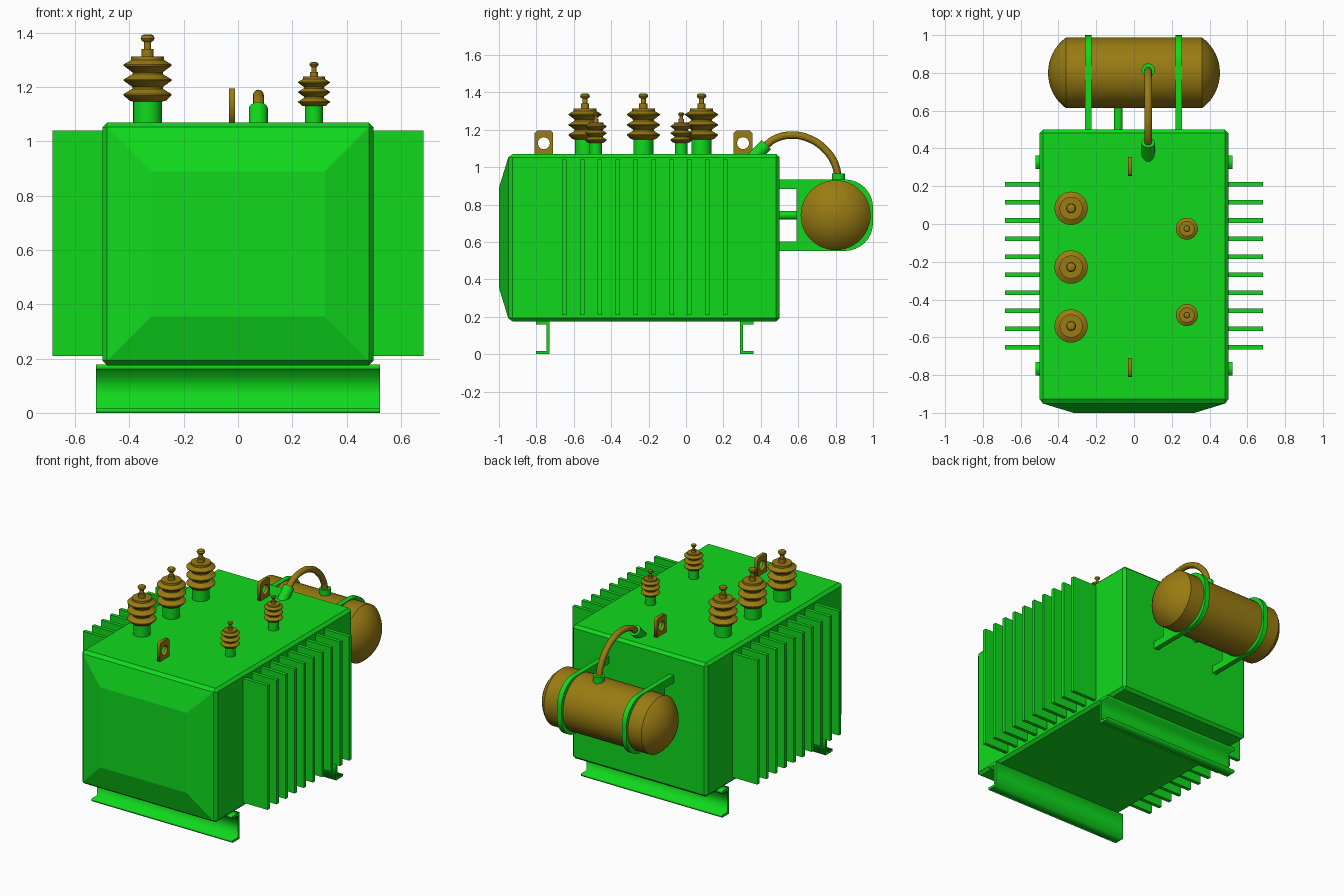
import bpy, bmesh
from math import pi, sin, cos, radians
from mathutils import Vector

if "Cube" in bpy.data.objects:
    bpy.data.objects.remove(bpy.data.objects["Cube"])


def material(name, rgb):
    m = bpy.data.materials.new(name)
    m.diffuse_color = (*rgb, 1)
    m.use_nodes = True
    m.node_tree.nodes["Principled BSDF"].inputs["Base Color"].default_value = m.diffuse_color
    return m


GREEN = material("green_paint", (0.005, 0.70, 0.012))
BROWN = material("brown_glaze", (0.32, 0.20, 0.006))


def smooth(ob, angle=30):
    bpy.ops.object.select_all(action='DESELECT')
    ob.select_set(True)
    bpy.context.view_layer.objects.active = ob
    bpy.ops.object.shade_smooth_by_angle(angle=radians(angle))


def add_object(name, data, mat):
    ob = bpy.data.objects.new(name, data)
    bpy.context.collection.objects.link(ob)
    data.materials.append(mat)
    return ob


def from_bmesh(name, bm, mat):
    bmesh.ops.recalc_face_normals(bm, faces=bm.faces)
    me = bpy.data.meshes.new(name)
    bm.to_mesh(me)
    bm.free()
    return add_object(name, me, mat)


def to_mesh(ob):
    bpy.ops.object.select_all(action='DESELECT')
    ob.select_set(True)
    bpy.context.view_layer.objects.active = ob
    bpy.ops.object.convert(target='MESH')
    return bpy.context.object


def box(name, x0, x1, y0, y1, z0, z1, mat):
    bm = bmesh.new()
    bmesh.ops.create_cube(bm, size=1)
    for v in bm.verts:
        v.co = ((x0 + x1) / 2 + v.co.x * (x1 - x0),
                (y0 + y1) / 2 + v.co.y * (y1 - y0),
                (z0 + z1) / 2 + v.co.z * (z1 - z0))
    return from_bmesh(name, bm, mat)


def lathe(name, profile, origin, mat, axis=(0, 0, 1), sides=32):
    """Revolve (radius, height) points around an axis, capping both ends."""
    bm = bmesh.new()
    rot = Vector((0, 0, 1)).rotation_difference(Vector(axis)).to_matrix()
    rings = [[bm.verts.new(rot @ Vector((r * cos(2 * pi * i / sides), r * sin(2 * pi * i / sides), h))
                           + Vector(origin)) for i in range(sides)] for r, h in profile]
    for a, b in zip(rings, rings[1:]):
        for i in range(sides):
            j = (i + 1) % sides
            bm.faces.new((a[i], a[j], b[j], b[i]))
    bm.faces.new(rings[0])
    bm.faces.new(rings[-1])
    ob = from_bmesh(name, bm, mat)
    smooth(ob)
    return ob


def plate(name, loops, x, thickness, mat):
    """Extrude closed (y, z) outlines, with holes, along x."""
    cu = bpy.data.curves.new(name, 'CURVE')
    cu.dimensions = '2D'
    cu.fill_mode = 'BOTH'
    cu.extrude = thickness / 2
    for pts in loops:
        sp = cu.splines.new('POLY')
        sp.points.add(len(pts) - 1)
        for p, (y, z) in zip(sp.points, pts):
            p.co = (y, z, 0, 1)
        sp.use_cyclic_u = True
    ob = add_object(name, cu, mat)
    ob.location.x = x
    ob.rotation_euler = (pi / 2, 0, pi / 2)
    return to_mesh(ob)


def arc(cy, cz, r, a0, a1, n):
    return [(cy + r * cos(radians(a0 + (a1 - a0) * i / n)),
             cz + r * sin(radians(a0 + (a1 - a0) * i / n))) for i in range(n + 1)]


# Tank: chamfered box with a shallow pyramid front
bm = bmesh.new()
bmesh.ops.create_cube(bm, size=1)
for v in bm.verts:
    v.co = (v.co.x, -0.945 if v.co.y < 0 else 0.5, 1.07 if v.co.z > 0 else 0.175)
edges = list(bm.edges)
front = next(f for f in bm.faces if all(v.co.y < 0 for v in f.verts))
inner = bmesh.ops.extrude_discrete_faces(bm, faces=[front])["faces"][0]
corners = list(inner.verts)
old = [min((v for v in bm.verts if v not in corners), key=lambda v: (v.co - c.co).length) for c in corners]
for c in corners:
    c.co = (0.32 * (1 if c.co.x > 0 else -1), -1.0, 0.89 if c.co.z > 0.6 else 0.355)
if not any(c.link_faces[:] != [inner] for c in corners):
    for i in range(4):
        j = (i + 1) % 4
        bm.faces.new((old[i], old[j], corners[j], corners[i]))
bmesh.ops.remove_doubles(bm, verts=bm.verts, dist=1e-5)
edges = [e for e in bm.edges if not any(v.co.y < -0.99 for v in e.verts)]
bmesh.ops.bevel(bm, geom=edges, offset=0.018, segments=1, affect='EDGES')
from_bmesh("tank", bm, GREEN)

# Cooling fins on both sides
for side in (-1, 1):
    for i in range(10):
        y = 0.21 - i * 0.0957
        x0, x1 = sorted((side * 0.49, side * 0.683))
        box("cooling_fin", x0, x1, y - 0.012, y + 0.012, 0.21, 1.04, GREEN)

# Channel feet, open sides facing outwards
for web, s in ((-0.73, -1), (0.29, 1)):
    t = 0.016
    plate("foot_channel", [[(web, 0), (web + s * 0.072, 0), (web + s * 0.072, t), (web + s * t, t),
                            (web + s * t, 0.175 - t), (web + s * 0.072, 0.175 - t),
                            (web + s * 0.072, 0.178), (web, 0.178)]], 0, 1.045, GREEN)

# Bushings: green turret, ribbed insulator and terminal
INSULATOR = [(0.058, 0), (0.068, 0.003), (0.088, 0.022), (0.088, 0.027), (0.056, 0.046), (0.056, 0.053),
             (0.088, 0.076), (0.088, 0.081), (0.056, 0.100), (0.056, 0.107), (0.088, 0.131), (0.088, 0.136),
             (0.061, 0.152), (0.061, 0.166), (0.022, 0.166), (0.022, 0.192), (0.013, 0.192), (0.013, 0.218),
             (0.022, 0.224), (0.026, 0.232), (0.022, 0.242), (0.012, 0.247)]


def bushing(x, y, turret_r, base, s):
    lathe("bushing_turret", [(turret_r, 1.06), (turret_r, base)], (x, y, 0), GREEN)
    lathe("bushing_insulator", [(r * s, h * s) for r, h in INSULATOR], (x, y, base), BROWN)


for y in (0.083, -0.228, -0.54):
    bushing(-0.333, y, 0.053, 1.148, 1)
for y in (-0.025, -0.482):
    bushing(0.28, y, 0.033, 1.13, 0.66)

# Lifting lugs
for y in (-0.76, 0.305):
    outline = [(y - 0.05, 1.065), (y + 0.05, 1.065), (y + 0.05, 1.182), (y + 0.037, 1.195),
               (y - 0.037, 1.195), (y - 0.05, 1.182)]
    plate("lifting_lug", [outline, arc(y, 1.128, 0.032, 0, 345, 23)], -0.022, 0.022, BROWN)

# Conservator drum with domed ends
CY, CZ, R = 0.80, 0.743, 0.187
dome = [(0.2316 * sin(t), 0.2234 + 0.2316 * cos(t)) for t in [0.9395 * (1 - i / 8) for i in range(8)]]
dome.append((0.004, 0.455))
lathe("conservator_drum", [(r, -h) for r, h in reversed(dome)] + dome, (0, CY, CZ), BROWN, (1, 0, 0), 48)

# Bracket plates around the drum, with two arms to the tank
top, bot = CZ + 0.191, CZ - 0.191
for x in (-0.243, 0.237):
    outline = ([(0.49, bot), (0.85, bot)] + arc(0.85, bot + 0.15, 0.15, -90, 0, 8)[1:]
               + arc(0.85, top - 0.15, 0.15, 0, 90, 8)
               + [(0.49, top), (0.49, top - 0.05), (0.592, top - 0.05), (0.592, bot + 0.05), (0.49, bot + 0.05)])
    smooth(plate("conservator_bracket", [outline, arc(CY, CZ, R - 0.001, 0, 352.5, 47)], x, 0.034, GREEN))

# Straight feed pipe between tank and drum
lathe("feed_pipe", [(0.023, 0), (0.023, 0.14)], (-0.083, 0.49, CZ), GREEN, (0, 1, 0))

# Curved vent pipe with its slanted stub and drum collar
PX = 0.075
lathe("vent_stub", [(0.035, 0), (0.035, 0.105)], (PX, 0.356, 1.046), GREEN, (0, 1, 1))
lathe("vent_collar", [(0.035, 0.90), (0.035, 0.967)], (PX, 0.815, 0), GREEN)
cu = bpy.data.curves.new("vent_pipe", 'CURVE')
cu.dimensions = '3D'
cu.bevel_depth = 0.02
cu.bevel_resolution = 4
cu.resolution_u = 8
cu.use_fill_caps = True
sp = cu.splines.new('BEZIER')
path = [(0.415, 1.105), (0.475, 1.151), (0.565, 1.171), (0.66, 1.152), (0.74, 1.098), (0.795, 1.02), (0.815, 0.94)]
sp.bezier_points.add(len(path) - 1)
for p, (y, z) in zip(sp.bezier_points, path):
    p.co = (PX, y, z)
    p.handle_left_type = p.handle_right_type = 'AUTO'
smooth(to_mesh(add_object("vent_pipe", cu, BROWN)))
